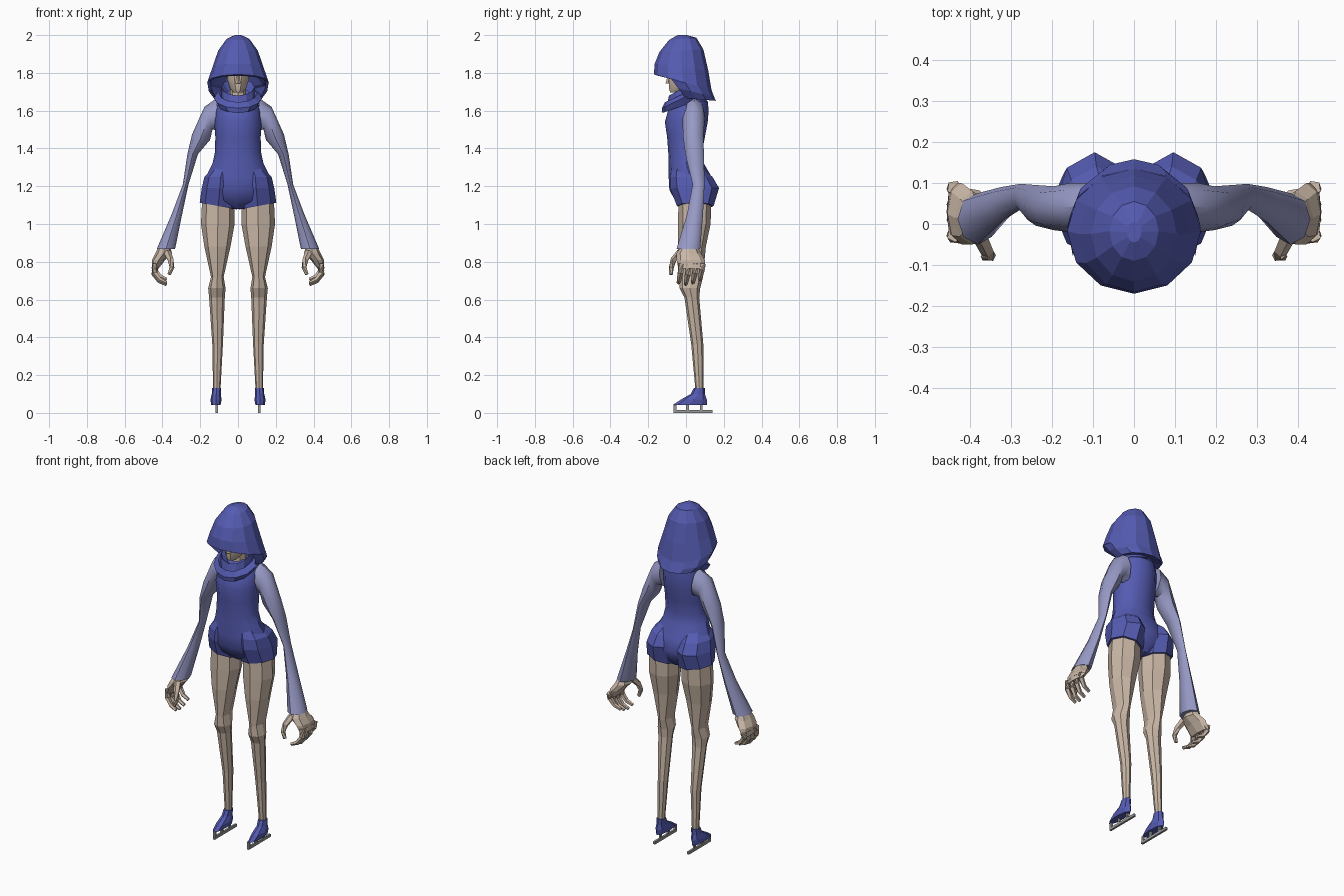
import bpy, bmesh
from math import sin, cos, pi, radians
from mathutils import Vector

if "Cube" in bpy.data.objects:
    bpy.data.objects.remove(bpy.data.objects["Cube"], do_unlink=True)


def material(name, r, g, b):
    m = bpy.data.materials.new(name)
    m.use_nodes = True
    m.diffuse_color = (r, g, b, 1)
    for node in m.node_tree.nodes:
        if node.type == "BSDF_PRINCIPLED":
            node.inputs["Base Color"].default_value = (r, g, b, 1)
            node.inputs["Roughness"].default_value = 0.8
    return m


BLUE = material("costume blue", 0.09, 0.105, 0.44)
LAVENDER = material("sleeve lavender", 0.31, 0.32, 0.56)
SKIN = material("skin", 0.58, 0.47, 0.38)
STEEL = material("blade steel", 0.32, 0.32, 0.33)


def finish(bm, name, mat, mirror=False, smooth=0):
    """Turn a bmesh into an object, optionally mirrored and smoothed up to an angle."""
    bmesh.ops.recalc_face_normals(bm, faces=bm.faces)
    mesh = bpy.data.meshes.new(name)
    bm.to_mesh(mesh)
    bm.free()
    mesh.materials.append(mat)
    if smooth:
        for poly in mesh.polygons:
            poly.use_smooth = True
        mesh.set_sharp_from_angle(angle=radians(smooth))
    ob = bpy.data.objects.new(name, mesh)
    bpy.context.scene.collection.objects.link(ob)
    if mirror:
        ob.modifiers.new("Mirror", "MIRROR")
    return ob


def skin_rings(bm, rings, closed=True, caps=True):
    rings = [[bm.verts.new(p) for p in ring] for ring in rings]
    n = len(rings[0])
    for a, b in zip(rings, rings[1:]):
        for i in range(n if closed else n - 1):
            j = (i + 1) % n
            bm.faces.new((a[i], a[j], b[j], b[i]))
    if caps:
        bm.faces.new(rings[0])
        bm.faces.new(rings[-1])


def loft(name, mat, rows, n=8, arc=None, mirror=False, smooth=0, caps=True):
    """Rows: z, x min, x max, y min, y max, then optional tilt along x and along y."""
    rings = []
    for row in rows:
        z, x0, x1, y0, y1, tx, ty = (tuple(row) + (0, 0))[:7]
        if arc:
            angles = [radians(arc[0] + (arc[1] - arc[0]) * i / n) for i in range(n + 1)]
        else:
            angles = [2 * pi * i / n for i in range(n)]
        rings.append([((x0 + x1) / 2 + (x1 - x0) / 2 * cos(a),
                       (y0 + y1) / 2 + (y1 - y0) / 2 * sin(a),
                       z + tx * cos(a) + ty * sin(a)) for a in angles])
    bm = bmesh.new()
    skin_rings(bm, rings, closed=arc is None, caps=caps and arc is None)
    return finish(bm, name, mat, mirror, smooth)


def even(rows):
    """Rows symmetric about x = 0: z, half width, y min, y max, tilt along y."""
    return [(r[0], -r[1], r[1], r[2], r[3], 0, r[4] if len(r) > 4 else 0) for r in rows]


def finger(name, points, radius):
    """Tapered tube along a path."""
    pts = [Vector(p) for p in points]
    rings = []
    for i, p in enumerate(pts):
        along = pts[min(i + 1, len(pts) - 1)] - pts[max(i - 1, 0)]
        q = along.to_track_quat("Z", "Y")
        r = radius * (1 - 0.5 * i / (len(pts) - 1))
        rings.append([p + q @ Vector((r * cos(2 * pi * k / 5), r * sin(2 * pi * k / 5), 0))
                      for k in range(5)])
    bm = bmesh.new()
    skin_rings(bm, rings)
    finish(bm, name, SKIN, mirror=True)


def box(bm, centre, size):
    for v in bmesh.ops.create_cube(bm, size=1)["verts"]:
        v.co = Vector([c + a * s for c, a, s in zip(centre, v.co, size)])


# Torso
loft("torso", BLUE, even([
    (1.68, .06, -.03, .08), (1.65, .105, -.06, .115), (1.6, .12, -.095, .12),
    (1.54, .125, -.112, .115), (1.46, .12, -.1, .1), (1.38, .122, -.094, .085),
    (1.32, .135, -.092, .095), (1.25, .17, -.092, .135), (1.18, .185, -.088, .155),
    (1.12, .15, -.055, .13), (1.08, .05, -.01, .1)]), n=12, smooth=40)

# Shorts over each hip
loft("shorts", BLUE, [
    (1.3, .02, .13, -.07, .08), (1.25, .005, .178, -.085, .14),
    (1.19, 0, .192, -.085, .175), (1.095, .006, .203, -.048, .146, .018)],
    mirror=True)

# Legs
loft("legs", SKIN, [
    (1.13, .02, .19, -.04, .135), (1.0, .018, .196, -.042, .13),
    (.88, .04, .178, -.042, .105), (.72, .076, .143, -.036, .09),
    (.66, .066, .158, -.034, .075), (.61, .07, .153, -.008, .07),
    (.36, .08, .136, .028, .092), (.12, .093, .132, .05, .092)], mirror=True)

# Skates: boots, then blades on three posts
loft("boots", BLUE, [
    (.132, .089, .137, .042, .1), (.1, .091, .139, .025, .1),
    (.07, .087, .146, -.028, .11), (.042, .092, .142, -.07, .11)], mirror=True)
bm = bmesh.new()
box(bm, (.112, .037, .008), (.012, .206, .016))
for y in (-.058, .008, .08):
    box(bm, (.112, y, .028), (.012, .014, .034))
finish(bm, "skate_blades", STEEL, mirror=True)

# Sleeves, flaring toward the wrist
loft("sleeves", LAVENDER, [
    (1.58, .095, .115, -.01, .1, .085), (1.56, .135, .178, -.02, .1, .06),
    (1.46, .148, .243, -.015, .092, .015), (1.37, .212, .268, -.004, .095),
    (1.21, .262, .292, .035, .098), (1.05, .296, .352, .005, .09),
    (.868, .333, .43, -.05, .075)], mirror=True, smooth=50)

# Hands
loft("palms", SKIN, [
    (.89, .36, .415, -.02, .055), (.845, .35, .437, -.05, .08),
    (.81, .385, .455, -.05, .1), (.765, .42, .457, -.04, .1)], mirror=True)
for i, name in enumerate(("index", "middle", "ring", "little")):
    y = -.026 + .038 * i
    drop = (.0, -.008, 0, .018)[i]
    finger(name + "_fingers", [(.438, y, .79), (.442, y - .004, .742 + drop),
                               (.415, y - .01, .705 + drop), (.378, y - .014, .688 + drop)], .019)
finger("thumbs", [(.375, -.03, .85), (.358, -.066, .81), (.35, -.078, .77),
                  (.365, -.08, .732)], .02)

# Neck, face and nose
loft("neck", SKIN, even([(1.6, .045, -.04, .06), (1.78, .04, -.04, .05)]))
loft("face", SKIN, even([
    (1.695, .022, -.085, -.03), (1.715, .042, -.092, .02), (1.765, .058, -.095, .06),
    (1.84, .064, -.09, .06)]), n=10, smooth=40)
loft("nose", SKIN, even([(1.745, .014, -.108, -.08), (1.79, .006, -.096, -.08)]), n=4)

# Hood: crown with a forward visor, then the drape around the back of the head
loft("hood_crown", BLUE, even([
    (2.0, .018, -.045, .005), (1.98, .06, -.09, .055, .006),
    (1.918, .105, -.14, .092, .006), (1.83, .135, -.166, .118, -.018),
    (1.75, .163, -.17, .135, -.042), (1.755, .145, -.15, .12, -.03),
    (1.8, .1, -.085, .09)]), n=12)
loft("hood_drape", BLUE, even([
    (1.752, .163, -.17, .135, -.042), (1.705, .155, -.12, .148, -.03),
    (1.662, .125, -.07, .158, -.01), (1.675, .08, -.03, .1)]), n=8, arc=(-24, 204))

# Cowl folds hanging to a point at the chest
loft("cowl", BLUE, even([
    (1.66, .07, -.07, .06, .03), (1.628, .105, -.125, .1, .04),
    (1.668, .128, -.128, .1, .055), (1.69, .1, -.112, .09, .045),
    (1.675, .088, -.1, .08, .04), (1.725, .088, -.09, .08, .045),
    (1.69, .06, -.06, .06, .03)]), n=12, caps=False)
